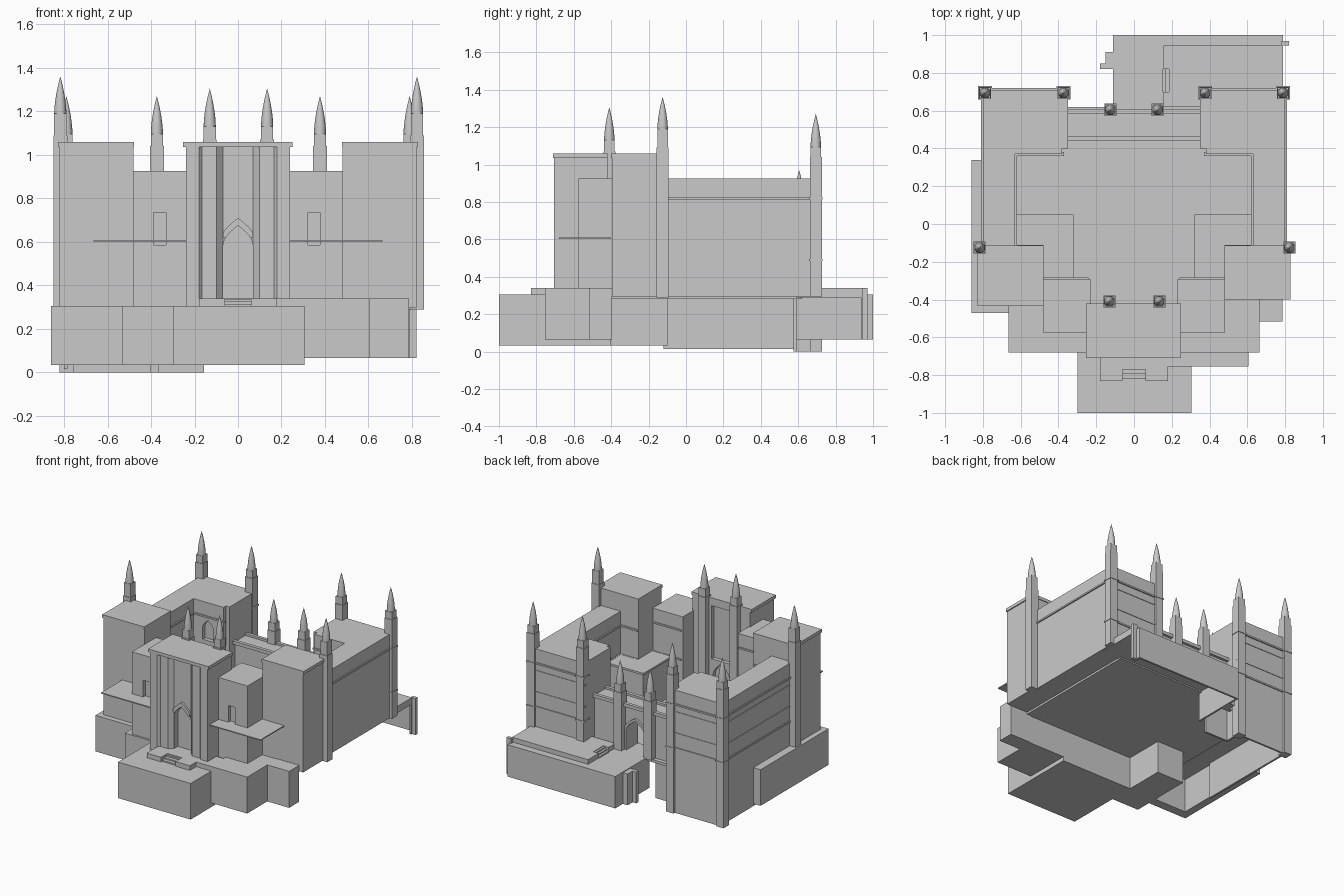
import bpy, bmesh, math
from mathutils import Matrix

cube = bpy.data.objects.get("Cube")
if cube:
    bpy.data.objects.remove(cube, do_unlink=True)

GREY = (0.59, 0.59, 0.59, 1)
stone = bpy.data.materials.new("grey stone")
stone.use_nodes = True
stone.diffuse_color = GREY
stone.node_tree.nodes["Principled BSDF"].inputs["Base Color"].default_value = GREY


def finish(name, bm):
    bmesh.ops.recalc_face_normals(bm, faces=bm.faces)
    mesh = bpy.data.meshes.new(name)
    bm.to_mesh(mesh)
    bm.free()
    mesh.materials.append(stone)
    ob = bpy.data.objects.new(name, mesh)
    bpy.context.collection.objects.link(ob)
    return ob


def box(name, x0, x1, y0, y1, z0, z1):
    bm = bmesh.new()
    bmesh.ops.create_cube(bm, size=1)
    bmesh.ops.scale(bm, vec=(x1 - x0, y1 - y0, z1 - z0), verts=bm.verts)
    bmesh.ops.translate(bm, vec=((x0 + x1) / 2, (y0 + y1) / 2, (z0 + z1) / 2), verts=bm.verts)
    return finish(name, bm)


def extruded(name, points, shift, matrix=Matrix()):
    bm = bmesh.new()
    face = bm.faces.new([bm.verts.new(p) for p in points])
    far = bmesh.ops.extrude_face_region(bm, geom=[face])["geom"]
    bmesh.ops.translate(bm, vec=shift, verts=[v for v in far if isinstance(v, bmesh.types.BMVert)])
    bmesh.ops.transform(bm, matrix=matrix, verts=bm.verts)
    return finish(name, bm)


def prism(name, outline, z0, z1):
    return extruded(name, [(x, y, z0) for x, y in outline], (0, 0, z1 - z0))


def arch(name, cx, cy, depth, half, z0, spring, top, turn=0, bow=1.8):
    # Pointed arch: jambs plus two bowed sides meeting at the tip
    side = [(half * (1 - (t / 6) ** bow), spring + (top - spring) * t / 6) for t in range(6)]
    outline = [(half, z0)] + side + [(0, top)] + [(-x, z) for x, z in reversed(side)] + [(-half, z0)]
    place = Matrix.Translation((cx, cy, 0)) @ Matrix.Rotation(turn, 4, "Z")
    return extruded(name, [(x, -depth / 2, z) for x, z in outline], (0, depth, 0), place)


def cut(target, cutter):
    mod = target.modifiers.new("opening", "BOOLEAN")
    mod.object = cutter
    mod.solver = "EXACT"
    bpy.context.view_layer.objects.active = target
    bpy.ops.object.modifier_apply(modifier=mod.name)
    bpy.data.objects.remove(cutter, do_unlink=True)


def pinnacle(name, x, y, base, collar, spire, tip, w=0.032):
    # Square shaft, collar and pointed round cap
    box(name + "_shaft", x - w, x + w, y - w, y + w, base, collar)
    box(name + "_collar", x - 0.028, x + 0.028, y - 0.028, y + 0.028, collar, spire)
    bm = bmesh.new()
    rings = []
    for i in range(8):
        t = i / 8
        r, z = 0.028 * (1 - t ** 1.7), spire + (tip - spire) * t
        rings.append([bm.verts.new((x + r * math.cos(a * math.pi / 8), y + r * math.sin(a * math.pi / 8), z))
                      for a in range(16)])
    point = bm.verts.new((x, y, tip))
    bm.faces.new(rings[0])
    for i in range(16):
        j = (i + 1) % 16
        for low, high in zip(rings, rings[1:]):
            bm.faces.new((low[i], low[j], high[j], high[i]))
        bm.faces.new((rings[-1][i], rings[-1][j], point))
    ob = finish(name + "_spire", bm)
    bpy.ops.object.select_all(action="DESELECT")
    ob.select_set(True)
    bpy.context.view_layer.objects.active = ob
    bpy.ops.object.shade_smooth_by_angle(angle=math.radians(45))


# Front terraces
box("front_terrace", -0.30, 0.305, -1.0, -0.40, 0.033, 0.305)
box("right_inner_terrace", -0.53, -0.30, -0.59, -0.10, 0.033, 0.305)
box("left_inner_terrace", 0.30, 0.605, -0.755, -0.40, 0.065, 0.34)
box("left_outer_terrace", 0.605, 0.787, -0.515, -0.395, 0.065, 0.34)

# Open-bottomed terrace on the right
box("right_terrace_deck", -0.86, -0.53, -0.47, 0.34, 0.29, 0.305)
box("right_terrace_front", -0.86, -0.53, -0.47, -0.40, 0.033, 0.305)
box("right_terrace_side", -0.86, -0.80, -0.47, 0.34, 0.033, 0.305)

# Courtyard floor and open-bottomed back terrace
box("courtyard_floor", -0.64, 0.64, -0.45, 0.62, 0.28, 0.30)
box("back_terrace_deck", -0.11, 0.79, 0.59, 1.0, 0.29, 0.305)
box("back_terrace_wall", -0.11, 0.79, 0.985, 1.0, 0.065, 0.305)
box("back_terrace_return", 0.775, 0.79, 0.935, 1.0, 0.065, 0.305)
box("back_terrace_gate_wall", -0.11, -0.095, 0.59, 1.0, 0.065, 0.305)
box("back_upper_terrace", 0.20, 0.79, 0.62, 0.945, 0.305, 0.34)
box("back_terrace_edge", 0.155, 0.20, 0.82, 0.945, 0.305, 0.34)
box("back_terrace_inner_edge", 0.155, 0.20, 0.62, 0.70, 0.305, 0.34)
box("back_terrace_end", 0.78, 0.82, 0.945, 0.97, 0.065, 0.34)
box("gate_pier_large", -0.15, -0.095, 0.82, 0.91, 0.065, 0.30)
box("gate_pier_small", -0.18, -0.15, 0.82, 0.85, 0.065, 0.30)

# Entrance platform and steps
box("entrance_platform", -0.18, 0.30, -0.755, -0.60, 0.305, 0.34)
for s in (-1, 1):
    box("step_cheek", min(s * 0.06, s * 0.18), max(s * 0.06, s * 0.18), -0.83, -0.74, 0.305, 0.34)
for i in range(3):
    z = 0.315 + i * 0.01
    box("entrance_step", -0.06, 0.06, -0.82 + i * 0.025, -0.74, 0.305, z)
    box("back_step", 0.15 + i * 0.017, 0.21, 0.70, 0.82, 0.305, z)

# Gate tower with a splayed recess
half = [(0.24, -0.42), (0.24, -0.705), (0.18, -0.705), (0.165, -0.69), (0.10, -0.69), (0.07, -0.66)]
tower = prism("gate_tower", half + [(-x, y) for x, y in reversed(half)], 0.30, 1.036)
box("gate_tower_cap", -0.253, 0.25, -0.71, -0.42, 1.036, 1.06)
cut(tower, arch("door_cutter", 0, -0.66, 0.08, 0.068, 0.31, 0.585, 0.675))
molding = arch("door_molding", 0, -0.664, 0.024, 0.07, 0.62, 0.64, 0.71, bow=1.3)
cut(molding, arch("molding_cutter", 0, -0.66, 0.2, 0.068, 0.31, 0.585, 0.675))
cut(tower, box("rear_niche_cutter", -0.08, 0.08, -0.45, -0.40, 0.60, 1.0))
cut(tower, arch("rear_door_cutter", 0, -0.42, 0.06, 0.07, 0.31, 0.48, 0.58))

# Wings, corner towers and courtyard ranges, one for each side
for s, side in ((-1, "right"), (1, "left")):
    def sided(name, a, b, *rest):
        return box(side + "_" + name, min(s * a, s * b), max(s * a, s * b), *rest)

    front = -0.43 if s < 0 else -0.395
    outline = [(0.80, -0.12), (0.80, 0.71), (0.35, 0.71), (0.35, 0.40), (0.38, 0.40),
               (0.38, 0.37), (0.63, 0.37), (0.63, -0.12)]
    wing = prism(side + "_wing", [(s * x, y) for x, y in outline], 0.295, 0.926)
    for y in (0.08, 0.22):
        cut(wing, arch("wing_window_cutter", s * 0.63, y, 0.06, 0.04, 0.52, 0.60, 0.66, math.pi / 2))
    cut(wing, arch("end_window_cutter", s * 0.51, 0.37, 0.06, 0.045, 0.64, 0.73, 0.79))
    # String courses round the wing
    for z, out in ((0.82, 0.009), (0.76, 0.004), (0.60, 0.004), (0.49, 0.007)):
        sided("back_course", 0.34, 0.80, 0.70, 0.71 + out, z - 0.006, z + 0.006)
        if z == 0.82 or s < 0:
            sided("side_course", 0.79, 0.80 + out, -0.10, 0.71, z - 0.006, z + 0.006)
    # Courses facing the courtyard
    for z in (0.60, 0.82):
        sided("inner_course", 0.62, 0.64, -0.12, 0.37, z - 0.006, z + 0.006)
        sided("inner_end_course", 0.37, 0.63, 0.36, 0.38, z - 0.006, z + 0.006)
        sided("tower_course", 0.48, 0.63, -0.13, -0.11, z - 0.006, z + 0.006)
        sided("block_course", 0.24, 0.48, -0.30, -0.282, z - 0.006, z + 0.006)

    sided("corner_tower", 0.48, 0.82, front, -0.12, 0.295, 1.036)
    sided("corner_tower_cap", 0.478, 0.828, front - 0.005, -0.115, 1.036, 1.06)
    block = sided("front_block", 0.23, 0.482, -0.575, -0.29, 0.30, 0.925)
    x = 0.36 if s < 0 else 0.35
    cut(block, box("window_cutter", s * x - 0.028, s * x + 0.028, -0.60, -0.55, 0.585, 0.735))
    sided("front_ledge", 0.24, 0.665, -0.68, -0.40, 0.601, 0.609)
    sided("courtyard_range", 0.33, 0.64, -0.30, 0.04, 0.29, 0.59)
    sided("courtyard_range_cornice", 0.32, 0.64, -0.30, 0.05, 0.59, 0.605)

    # Pinnacles
    pinnacle(side + "_front_pinnacle", s * 0.82 + 0.003, -0.125, 0.29, 1.09, 1.19, 1.36)
    pinnacle(side + "_gate_pinnacle", s * 0.132 + 0.002, -0.41, 0.30, 1.07, 1.13, 1.305)
    low = 0.0 if s < 0 else 0.295
    for name, px in (("outer_back", s * 0.789), ("inner_back", s * 0.375 + 0.002)):
        pinnacle(side + "_" + name + "_pinnacle", px, 0.694, low, 1.04, 1.095, 1.27)
        for z in (0.49, 0.82):
            box(side + "_pinnacle_band", px - 0.036, px + 0.036, 0.658, 0.73, z - 0.006, z + 0.006)
    pinnacle(side + "_back_gate_pinnacle", s * 0.125, 0.605, 0.30, 0.74, 0.80, 0.97)

# Thin foundation walls where the ground falls away
box("right_wing_side_foundation", -0.80, -0.785, -0.12, 0.71, 0.015, 0.30)
box("right_wing_back_foundation", -0.80, -0.35, 0.695, 0.71, 0.0, 0.30)
box("right_wing_gate_foundation", -0.365, -0.35, 0.575, 0.71, 0.0, 0.30)
box("gallery_foundation", -0.36, -0.157, 0.575, 0.59, 0.0, 0.30)

# Back gallery with open archway and copings
gallery = box("back_gallery", -0.36, 0.36, 0.465, 0.59, 0.29, 0.64)
cut(gallery, arch("gateway_cutter", 0, 0.52, 0.4, 0.075, 0.305, 0.46, 0.54))
for y in (0.44, 0.585):
    box("gallery_coping", -0.36, 0.36, y, y + 0.025, 0.63, 0.655)
ring = arch("gateway_molding", 0, 0.59, 0.03, 0.09, 0.30, 0.47, 0.56)
cut(ring, arch("gateway_ring_cutter", 0, 0.59, 0.2, 0.075, 0.29, 0.46, 0.54))
